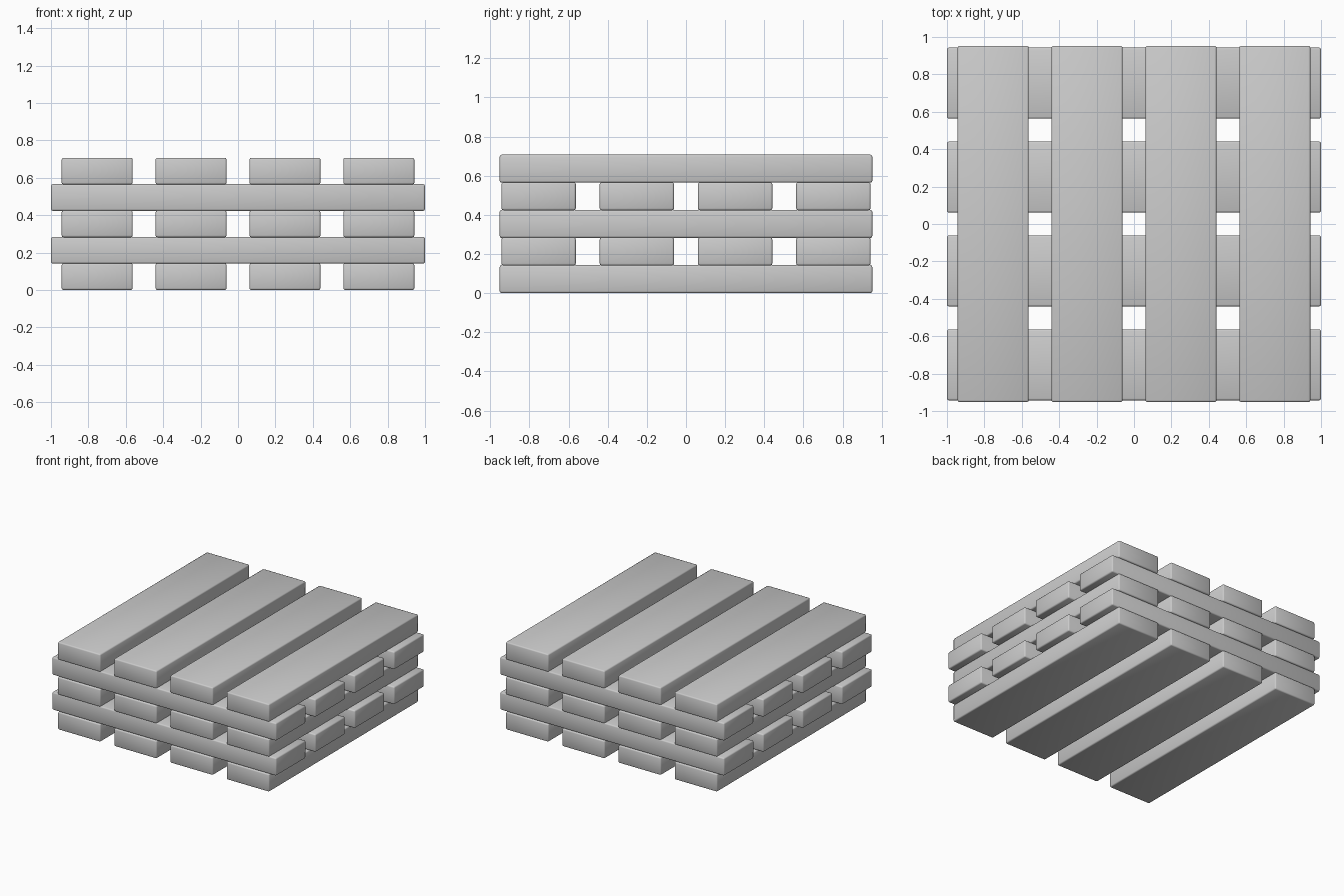
import bpy

if "Cube" in bpy.data.objects:
    bpy.data.objects.remove(bpy.data.objects["Cube"])

PITCH = 0.502      # spacing between planks in a layer
WIDTH = 0.38
HEIGHT = 0.143
STEP = 0.141       # rise per layer


def plank(name, size, loc):
    bpy.ops.mesh.primitive_cube_add(size=1, location=loc)
    ob = bpy.context.object
    ob.name = name
    ob.scale = size
    bpy.ops.object.transform_apply(location=False, rotation=False, scale=True)
    bevel = ob.modifiers.new("soft_edges", 'BEVEL')
    bevel.width = 0.01
    bevel.segments = 2
    for poly in ob.data.polygons:
        poly.use_smooth = True
    return ob


# Five crossed layers of four planks, alternating direction
for layer in range(5):
    z = layer * STEP + HEIGHT / 2
    for i in range(4):
        offset = (i - 1.5) * PITCH
        if layer % 2 == 0:
            # planks running front to back
            plank(f"lengthwise_plank_{layer}_{i}", (WIDTH, 1.904, HEIGHT), (offset, 0, z))
        else:
            # planks running side to side
            plank(f"crosswise_plank_{layer}_{i}", (2.0, WIDTH, HEIGHT), (0, offset, z))
